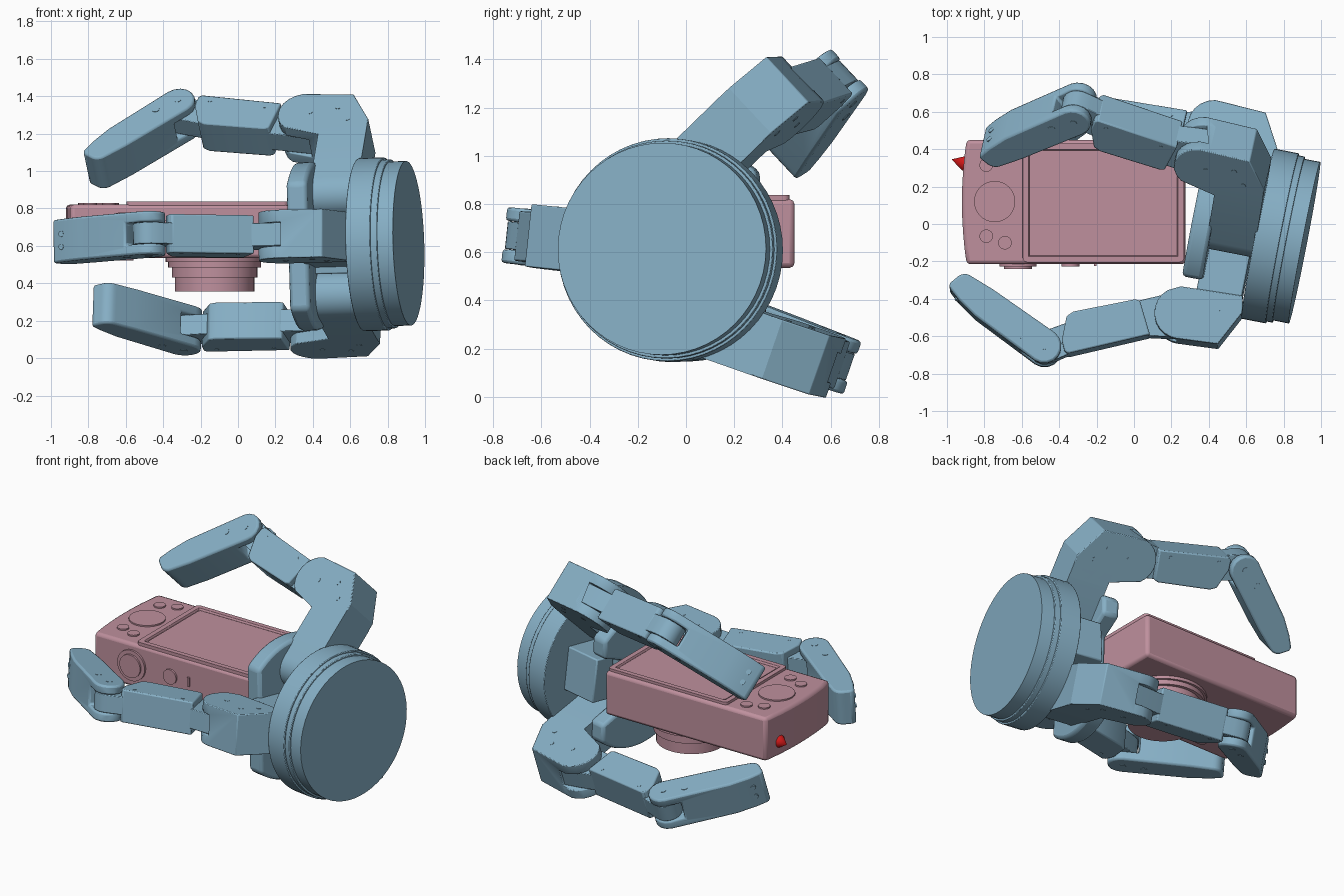
import bpy, bmesh
from math import sin, cos, radians, pi
from mathutils import Matrix, Vector

if "Cube" in bpy.data.objects:
    bpy.data.objects.remove(bpy.data.objects["Cube"])


def material(name, rgb):
    m = bpy.data.materials.new(name)
    m.diffuse_color = (*rgb, 1)
    m.use_nodes = True
    m.node_tree.nodes["Principled BSDF"].inputs["Base Color"].default_value = m.diffuse_color
    return m


BLUE = material("steel_blue", (0.24, 0.43, 0.56))
PINK = material("dusty_pink", (0.52, 0.28, 0.34))
RED = material("red", (0.7, 0.01, 0.01))
I = Matrix.Identity(4)
T = Matrix.Translation


def finish(name, bm, mat, M, bevel=0.0, cutters=()):
    bmesh.ops.recalc_face_normals(bm, faces=bm.faces)
    me = bpy.data.meshes.new(name)
    bm.to_mesh(me)
    bm.free()
    ob = bpy.data.objects.new(name, me)
    bpy.context.collection.objects.link(ob)
    ob.matrix_world = M
    me.materials.append(mat)
    for c in cutters:
        b = ob.modifiers.new("slot", 'BOOLEAN')
        b.operation, b.object, b.solver = 'DIFFERENCE', c, 'EXACT'
    bpy.context.view_layer.objects.active = ob
    bpy.ops.object.select_all(action='DESELECT')
    ob.select_set(True)
    bpy.ops.object.shade_smooth_by_angle(angle=radians(25))
    if bevel:
        b = ob.modifiers.new("bevel", 'BEVEL')
        b.width, b.segments, b.limit_method = bevel, 2, 'ANGLE'
        b.angle_limit = radians(35)
    return ob


def extrude(name, pts, z0, z1, mat=BLUE, M=I, bevel=0.0, inset=None, cutters=()):
    """Extrude a 2D outline from z0 to z1; inset=(width, depth) recesses the top."""
    bm = bmesh.new()
    f = bm.faces.new([bm.verts.new((x, y, z0)) for x, y in pts])
    top = bmesh.ops.extrude_face_region(bm, geom=[f])["geom"]
    bmesh.ops.translate(bm, vec=(0, 0, z1 - z0),
                        verts=[v for v in top if isinstance(v, bmesh.types.BMVert)])
    if inset:
        face = [g for g in top if isinstance(g, bmesh.types.BMFace)][0]
        bmesh.ops.recalc_face_normals(bm, faces=bm.faces)
        bmesh.ops.inset_region(bm, faces=[face], thickness=inset[0])
        bmesh.ops.inset_region(bm, faces=[face], thickness=0.006, depth=-inset[1])
    return finish(name, bm, mat, M, bevel, cutters)


def arc(cx, cy, r, a0, a1, n=8):
    return [(cx + r * cos(radians(a0 + (a1 - a0) * i / n)),
             cy + r * sin(radians(a0 + (a1 - a0) * i / n))) for i in range(n + 1)]


def circle(cx, cy, r, n=32):
    return arc(cx, cy, r, 0, 360 * (n - 1) / n, n - 1)


def rect(x0, x1, y0, y1, r=0.0):
    if not r:
        return [(x0, y0), (x1, y0), (x1, y1), (x0, y1)]
    return (arc(x0 + r, y0 + r, r, 180, 270, 4) + arc(x1 - r, y0 + r, r, 270, 360, 4)
            + arc(x1 - r, y1 - r, r, 0, 90, 4) + arc(x0 + r, y1 - r, r, 90, 180, 4))


# ---------- hand frame: X = wrist axis towards the fingers ----------
a = Vector((-0.98, 0.19, -0.03)).normalized()
q = -(Vector((0, 0, 1)) - a * a.z).normalized()
v = q.cross(a)
HAND = T((0.912, -0.10, 0.614)) @ Matrix((a, v, q)).transposed().to_4x4()
# maps an outline's x, y, extrusion to the frame's y, z, x
CYCLE = Matrix(((0, 0, 1), (1, 0, 0), (0, 1, 0))).to_4x4()
AXIAL = HAND @ CYCLE

# wrist discs
extrude("wrist_cap", circle(0, 0, 0.44, 56), 0, 0.10, M=AXIAL)
extrude("wrist_band", circle(0, 0, 0.452, 56), 0.085, 0.125, M=AXIAL, bevel=0.004)
extrude("wrist_ring", circle(0, 0, 0.463, 56), 0.12, 0.255, M=AXIAL, bevel=0.004)

# palm plate: circle with two flattened sides and a notch at the back
palm = (arc(0, 0, 0.45, 48.2, 131.8, 20) + arc(0, 0, 0.45, 228.2, 311.8, 20)
        + [(0.30, -0.22), (0.14, -0.16), (0.14, 0.16), (0.30, 0.22)])
extrude("palm_plate", palm, 0.49, 0.60, M=AXIAL, bevel=0.02)
# block through the middle of the palm, carrying the front finger
extrude("palm_block", rect(-0.12, 0.28, -0.14, 0.14), 0.24, 0.50,
        M=AXIAL @ Matrix.Rotation(radians(-6), 4, 'Z'), bevel=0.008)


def pins(name, M, spots, half, r=0.015):
    for i, (x, y) in enumerate(spots):
        extrude(f"{name}_{i}", circle(x, y, r, 12), -half, half, M=M)


def finger(tag, angle, offset, bend1, bend2):
    F = HAND @ T((0, 0, offset)) @ Matrix.Rotation(-radians(angle), 4, 'X')
    L = F @ T((0.57, 0.51, 0)) @ Matrix.Rotation(radians(bend1), 4, 'Z')
    D = L @ T((0.754, 0, 0)) @ Matrix.Rotation(radians(bend2 - bend1), 4, 'Z')

    def slot(part, M, x0, x1, w):
        c = extrude(f"{tag}_{part}_cutter", rect(x0, x1, -0.3, 0.3), -w, w, M=M)
        c.hide_render = True
        c.display_type = 'WIRE'
        return c

    # root and knuckle fork; spreading fingers turn on a round-ended root
    front = [(0.347, 0.637), (0.57, 0.65)]
    if offset:
        root = arc(0, 0, 0.13, 90, 270, 14) + [(0.40, -0.13), (0.40, 0.13)]
        extrude(f"{tag}_root", root, 0.245, 0.505, M=F @ CYCLE)
        knuckle = [(0.245, 0.30), (0.245, 0.445)] + front + arc(0.60, 0.51, 0.145, 80, -50) \
            + [(0.505, 0.34), (0.505, 0.30)]
    else:
        extrude(f"{tag}_root", rect(0.27, 0.515, 0.03, 0.38), -0.125, 0.125, M=F, bevel=0.008)
        knuckle = [(0.268, 0.357), (0.25, 0.445)] + front + arc(0.575, 0.51, 0.14, 80, -50) \
            + [(0.60, 0.37)]
    cut = slot("knuckle", F @ T((0.57, 0.51, 0)), 0.0, 0.3, 0.064)
    extrude(f"{tag}_knuckle", knuckle, -0.13, 0.13, M=F, bevel=0.005, cutters=[cut])
    pins(f"{tag}_knuckle_pin", F, [(0.57, 0.51), (0.42, 0.54), (0.36, 0.45)], 0.132)
    # middle link with narrow tongues at both ends
    tongue = arc(0, 0, 0.125, 90, 270) + [(0.10, -0.125), (0.22, -0.125), (0.22, 0.065), (0.10, 0.10)]
    extrude(f"{tag}_link_tongue", tongue, -0.062, 0.062, M=L, bevel=0.004)
    extrude(f"{tag}_link_body", [(0.19, 0.07), (0.20, -0.12), (0.225, -0.132), (0.56, -0.145),
                                 (0.60, -0.13), (0.655, -0.01), (0.655, 0.05), (0.64, 0.068)],
            -0.104, 0.104, M=L, bevel=0.008)
    extrude(f"{tag}_link_end", [(0.60, -0.10), (0.60, 0.06), (0.70, 0.078)]
            + arc(0.754, 0, 0.083, 90, -90), -0.057, 0.057, M=L, bevel=0.004)
    pins(f"{tag}_link_pin", L, [(0.27, 0.03), (0.58, 0.03)], 0.106, 0.011)
    # rounded fingertip
    tip = (arc(0, 0, 0.092, 90, 270) + [(0.40, -0.092)] + arc(0.535, -0.022, 0.062, -95, -5, 6)
           + [(0.608, 0.015), (0.595, 0.035), (0.52, 0.058), (0.40, 0.08)])
    cut = slot("tip", D, -0.2, 0.09, 0.059)
    extrude(f"{tag}_tip", tip, -0.116, 0.116, M=D, bevel=0.022, cutters=[cut])
    pins(f"{tag}_tip_pin", D, [(0, 0), (0.13, 0.02)], 0.118, 0.02)
    # screws on the back of the fingertip
    for i, n in enumerate((-0.035, 0.035)):
        extrude(f"{tag}_tip_screw_{i}", circle(n, 0.53, 0.016, 12), 0.04, 0.06, M=D @ CYCLE.inverted())


finger("front_finger", 174, 0, 24.5, -24)
finger("upper_finger", 43.8, -0.273, 10.8, -41.5)
finger("lower_finger", -19, 0.265, -1.5, -49)

# ---------- compact camera ----------
body = [(0.275, -0.215), (0.275, 0.45), (-0.895, 0.45)] + \
       [(-0.92 + 0.025 * (t / 4) ** 2, 0.1175 - 0.083 * t) for t in range(-3, 4)] + [(-0.895, -0.215)]
body[3:10] = body[9:2:-1]  # run the bulged end from back to front
extrude("camera_body", body, 0.535, 0.82, PINK, bevel=0.02) if body[3][1] > body[9][1] else \
    extrude("camera_body", body[:3] + body[9:2:-1] + body[10:], 0.535, 0.82, PINK, bevel=0.02)
extrude("screen_panel", rect(-0.595, 0.268, -0.205, 0.43, 0.025), 0.80, 0.837, PINK,
        inset=(0.032, 0.012), bevel=0.004)
extrude("screen_glass", rect(-0.55, 0.225, -0.16, 0.385, 0.015), 0.80, 0.829, PINK)

# control buttons on the screen side
for i, (x, y, r) in enumerate([(-0.79, 0.315, 0.036), (-0.69, 0.355, 0.036), (-0.745, 0.12, 0.11),
                               (-0.79, -0.065, 0.036), (-0.69, -0.10, 0.036)]):
    extrude(f"button_{i}", circle(x, y, r, 32), 0.81, 0.829, PINK)

# stepped lens barrel
for i, (r, z) in enumerate([(0.262, 0.515), (0.248, 0.485), (0.228, 0.43), (0.212, 0.355)]):
    extrude(f"lens_ring_{i}", circle(-0.125, 0.12, r, 48), z, 0.55, PINK)

# shutter dial, power button and switch on the narrow side
SIDE = Matrix.Rotation(pi / 2, 4, 'X')
extrude("shutter_dial", circle(-0.62, 0.68, 0.10), 0.20, 0.228, PINK, M=SIDE)
extrude("shutter_button", circle(-0.62, 0.68, 0.075), 0.20, 0.24, PINK, M=SIDE)
extrude("power_button", circle(-0.34, 0.68, 0.048), 0.20, 0.228, PINK, M=SIDE)
extrude("side_switch", rect(-0.215, -0.20, 0.65, 0.71), 0.20, 0.225, PINK, M=SIDE)
extrude("front_lamp", rect(-0.66, -0.56, -0.15, -0.09, 0.02), 0.522, 0.55, PINK)

# small red marker cone
bm = bmesh.new()
bmesh.ops.create_cone(bm, cap_ends=True, segments=16, radius1=0.042, radius2=0, depth=0.075)
finish("red_marker", bm, RED, T((-0.94, 0.335, 0.63))
       @ Vector((-0.95, 0.28, 0.05)).to_track_quat('Z', 'Y').to_matrix().to_4x4())
